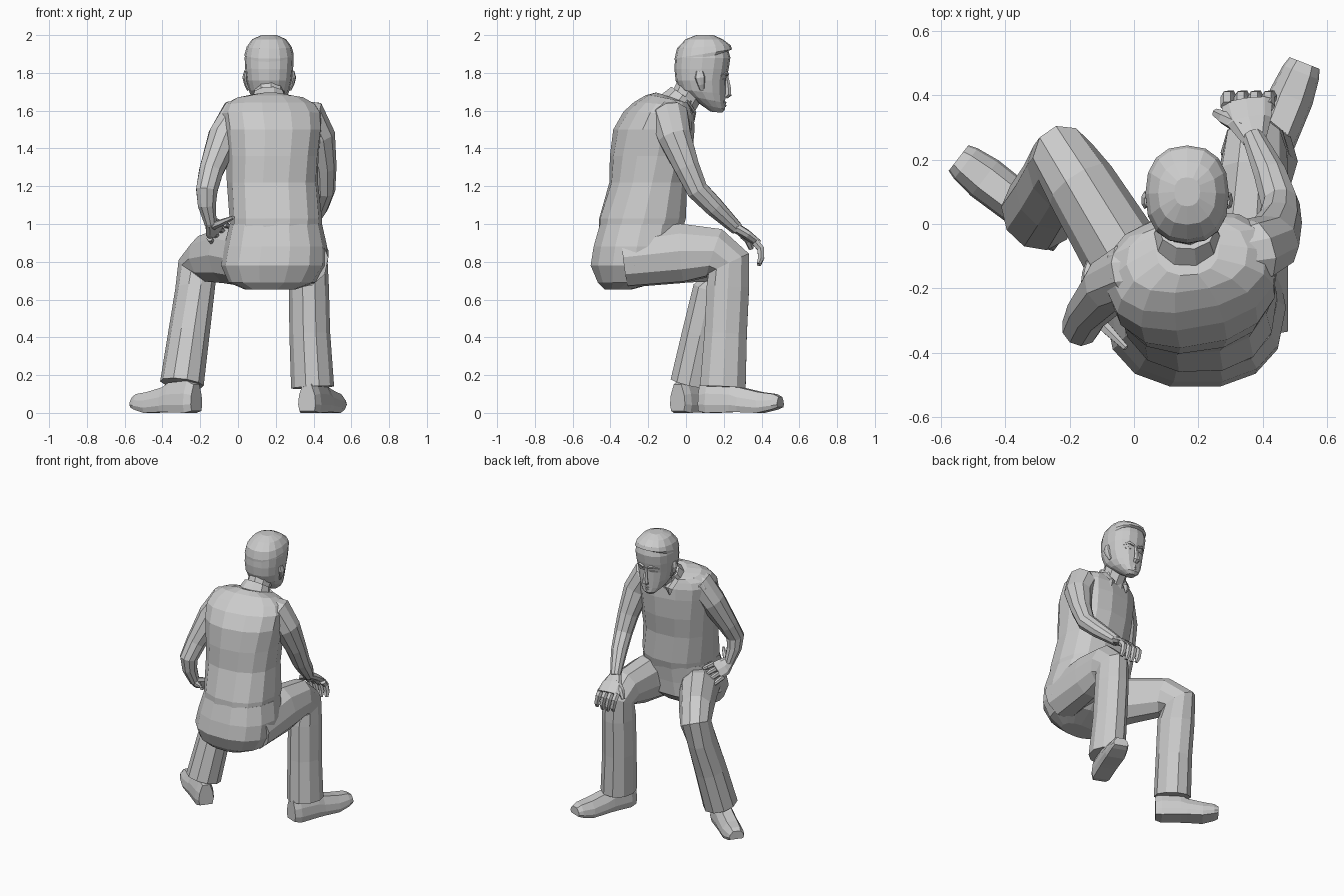
import bpy, bmesh, math
from mathutils import Vector as V


def skin(name, rings):
    """Bridge equal-sized point rings into a closed flat-faced mesh."""
    bm = bmesh.new()
    vs = [[bm.verts.new(p) for p in r] for r in rings]
    n = len(vs[0])
    for a, b in zip(vs, vs[1:]):
        for i in range(n):
            j = (i + 1) % n
            bm.faces.new((a[i], a[j], b[j], b[i]))
    bm.faces.new(vs[0][::-1])
    bm.faces.new(vs[-1])
    bmesh.ops.recalc_face_normals(bm, faces=bm.faces)
    me = bpy.data.meshes.new(name)
    bm.to_mesh(me)
    bm.free()
    ob = bpy.data.objects.new(name, me)
    bpy.context.collection.objects.link(ob)
    return ob


def body(name, rows, n=14, power=0.85):
    """Stacked sections: x, y, z, half width, half depth, yaw degrees, forward tilt."""
    rings = []
    for x, y, z, a, b, yaw, tilt in rows:
        c, s = math.cos(math.radians(yaw)), math.sin(math.radians(yaw))
        ring = []
        for i in range(n):
            t = 2 * math.pi * i / n
            u, v = [math.copysign(abs(k) ** power, k) for k in (math.cos(t), math.sin(t))]
            u, v = u * a, v * b
            ring.append((x + u * c - v * s, y + u * s + v * c, z - tilt * v))
        rings.append(ring)
    return skin(name, rings)


def limb(name, pts, side=(1, 0, 0.1), n=9):
    """Tube through x, y, z, half width (along side), half thickness."""
    cs = [V(p[:3]) for p in pts]
    rings = []
    for i, p in enumerate(pts):
        t = V()
        if i:
            t += (cs[i] - cs[i - 1]).normalized()
        if i < len(cs) - 1:
            t += (cs[i + 1] - cs[i]).normalized()
        t.normalize()
        s = V(side)
        s = (s - t * s.dot(t)).normalized()
        m = t.cross(s)
        rings.append([cs[i] + s * p[3] * math.cos(a) + m * p[-1] * math.sin(a)
                      for a in (2 * math.pi * k / n for k in range(n))])
    return skin(name, rings)


# Trouser seat and shirt
body("trouser_seat", [
    (.17, -.36, .652, .13, .07, 0, 0), (.18, -.31, .69, .23, .16, 0, 0),
    (.19, -.272, .78, .28, .238, 0, 0), (.20, -.26, .88, .272, .234, 0, 0),
    (.20, -.235, 1.0, .245, .225, 0, 0)])
body("shirt", [
    (.20, -.245, .93, .24, .22, 0, 0), (.20, -.23, 1.03, .245, .232, 2, 0),
    (.182, -.2, 1.22, .242, .205, 5, 0), (.18, -.185, 1.36, .248, .215, 8, 0),
    (.18, -.17, 1.5, .265, .21, 10, 0), (.175, -.145, 1.585, .27, .18, 10, .05),
    (.17, -.125, 1.63, .245, .145, 10, .1), (.165, -.1, 1.66, .19, .11, 8, .2),
    (.165, -.07, 1.665, .1, .09, 4, .35)])

# Neck, collar and collar points
limb("neck", [(.165, -.06, 1.58, .085), (.165, 0, 1.67, .08), (.165, .05, 1.76, .085)])
limb("collar", [(.165, -.055, 1.62, .115, .105), (.165, -.012, 1.68, .09, .083)], n=10)
for s in (-1, 1):
    limb("collar_point", [(.165 + s * .085, .0, 1.65, .025, .012),
                          (.165 + s * .06, .045, 1.59, .03, .01),
                          (.165 + s * .065, .04, 1.54, .005, .004)], n=4)

# Head: z, face y, nape y, half width
HX = .165
head = [(1.592, .19, .13, .03, .1), (1.622, .207, .07, .06, .22), (1.66, .207, .01, .088, .2),
        (1.70, .209, -.035, .105, .1), (1.76, .212, -.055, .12, 0), (1.82, .226, -.061, .127, 0),
        (1.88, .235, -.058, .13, 0), (1.93, .222, -.042, .12, 0), (1.97, .185, -.005, .093, 0),
        (1.99, .14, .05, .045, 0)]
body("head", [(HX, (f + k) / 2, z, w, (f - k) / 2, 0, t) for z, f, k, w, t in head], 16)
body("hair", [(HX, .086, 1.87, .128, .143, 0, -.34), (HX, .092, 1.9, .13, .152, 0, -.16),
              (HX, .094, 1.938, .119, .142, 0, -.06), (HX, .096, 1.978, .09, .098, 0, 0),
              (HX, .1, 2.0, .04, .045, 0, 0)], 16)

# Face
limb("nose", [(HX, .215, 1.785, .012, .01), (HX, .224, 1.72, .016, .016),
              (HX, .225, 1.685, .024, .018), (HX, .21, 1.67, .016, .01)], n=6)
for z in (1.642, 1.627):
    limb("lip", [(HX - .038, .188, z - .003, .004), (HX, .206, z, .009),
                 (HX + .038, .188, z - .003, .004)], side=(0, 0, 1), n=5)
for s in (-1, 1):
    limb("brow", [(HX + s * .018, .218, 1.79, .01), (HX + s * .05, .213, 1.8, .011),
                  (HX + s * .085, .183, 1.785, .006)], side=(0, 0, 1), n=5)
    limb("eyelid", [(HX + s * .025, .208, 1.765, .005), (HX + s * .048, .202, 1.767, .01),
                    (HX + s * .075, .185, 1.763, .004)], side=(0, 0, 1), n=5)
    limb("ear", [(HX + s * .108, .085, 1.71, .01, .012), (HX + s * .123, .08, 1.74, .01, .02),
                 (HX + s * .13, .074, 1.775, .013, .028), (HX + s * .125, .072, 1.81, .008, .018)], n=7)

# Arms, running from inside the shoulders
limb("right_arm", [
    (.27, -.11, 1.58, .085), (.375, -.085, 1.56, .105), (.425, -.06, 1.46, .092),
    (.452, .005, 1.3, .07), (.455, .06, 1.18, .06), (.425, .15, 1.09, .053),
    (.37, .27, .975, .035)], side=(.3, .9, .4), n=10)
limb("left_arm", [
    (.09, -.14, 1.59, .085), (-.01, -.15, 1.565, .1), (-.075, -.19, 1.46, .088),
    (-.142, -.27, 1.28, .067), (-.165, -.32, 1.18, .06), (-.165, -.31, 1.1, .05),
    (-.145, -.28, 1.0, .033)], side=(0, 1, 0), n=10)

# Right hand draped over the knee
limb("right_palm", [(.375, .255, .985, .036, .028), (.358, .32, .945, .07, .026),
                    (.35, .38, .9, .08, .02)], n=8)
for i in range(4):
    x = .29 + i * .042
    limb("right_finger", [(x, .365, .905, .022), (x, .395, .87, .021), (x + .01, .398, .82, .019),
                          (x + .015, .385, .78 + .01 * (i in (0, 3)), .012)], n=6)
limb("right_thumb", [(.34, .3, .95, .028), (.28, .33, .915, .022), (.255, .345, .87, .014)],
     side=(0, 1, 0), n=6)

# Left hand spread on the hip
limb("left_palm", [(-.145, -.29, 1.01, .034, .026), (-.13, -.24, .98, .058, .024),
                   (-.11, -.19, .965, .062, .018)], side=(.6, .1, .6), n=8)
for i in range(4):
    k = i / 3
    limb("left_finger", [(-.15 + .075 * k, -.2, .925 + .075 * k, .017),
                         (-.145 + .085 * k, -.15, .915 + .08 * k, .016),
                         (-.13 + .09 * k, -.095 - .012 * i, .895 + .09 * k, .01)], n=6)
limb("left_thumb", [(-.13, -.28, .99, .022), (-.08, -.33, 1.01, .018), (-.025, -.385, 1.035, .01)],
     side=(0, 0, 1), n=6)

# Trouser legs
limb("right_leg", [
    (.33, -.32, .81, .15, .15), (.355, -.02, .845, .125, .162), (.37, .15, .845, .11, .138),
    (.375, .225, .79, .1, .125), (.375, .222, .67, .106, .118), (.38, .21, .42, .108, .118),
    (.395, .195, .135, .114, .127)], n=10)
limb("left_leg", [
    (.09, -.3, .81, .14, .15), (-.05, -.07, .835, .125, .155), (-.165, .12, .815, .112, .132),
    (-.215, .195, .765, .102, .122), (-.228, .155, .65, .098, .125), (-.26, .095, .42, .107, .12),
    (-.297, .035, .155, .115, .122)], side=(.87, .5, 0), n=10)


# Shoes: distance from heel, half width, top, sole lift
def shoe(name, heel, toe):
    h = V((*heel, 0))
    d = V((*toe, 0)) - h
    length = d.length
    d.normalize()
    s = V((-d.y, d.x, 0))
    rings = []
    for t, w, top, lift in [(0, .05, .15, .01), (.1, .065, .17, 0), (.4, .067, .16, .004),
                            (.5, .068, .135, .004), (.75, .07, .11, 0), (.93, .06, .1, .018),
                            (1, .05, .085, .03)]:
        rings.append([h + d * t * length + s * w * u + V((0, 0, lift + (top - lift) * v))
                      for u, v in [(-.85, 0), (.85, 0), (1, .25), (.9, .6), (.5, 1),
                                   (-.5, 1), (-.9, .6), (-1, .25)]])
    skin(name, rings)


shoe("right_shoe", (.365, .08), (.53, .5))
shoe("left_shoe", (-.22, -.045), (-.545, .205))
